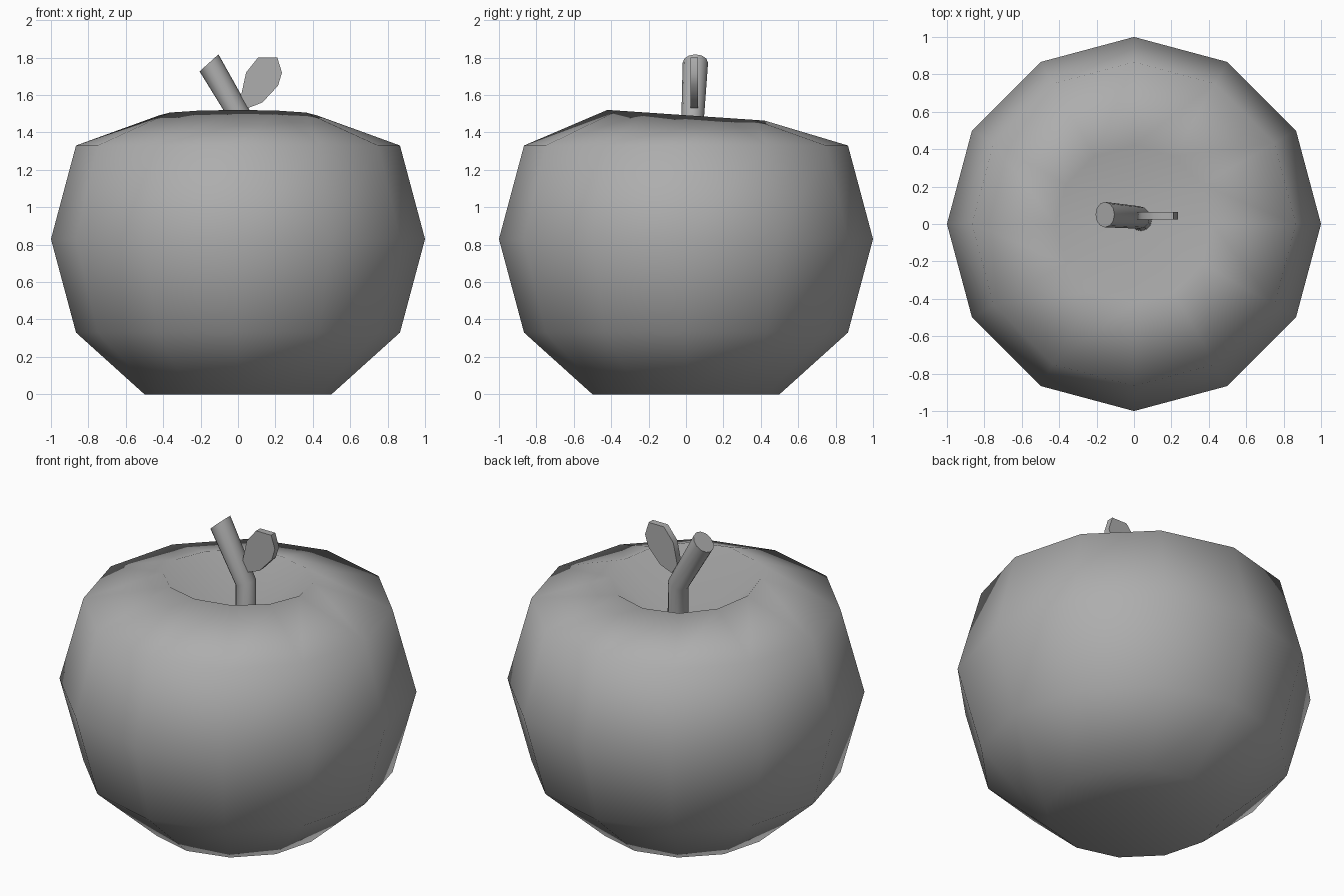
import bpy, bmesh
from math import sin, cos, pi, radians
from mathutils import Vector

if "Cube" in bpy.data.objects:
    bpy.data.objects.remove(bpy.data.objects["Cube"])

grey = bpy.data.materials.new("mid_grey")
grey.diffuse_color = (0.42, 0.42, 0.42, 1)
grey.use_nodes = True
grey.node_tree.nodes["Principled BSDF"].inputs["Base Color"].default_value = grey.diffuse_color


def finish(bm, name, smooth_angle):
    bmesh.ops.recalc_face_normals(bm, faces=bm.faces)
    mesh = bpy.data.meshes.new(name)
    bm.to_mesh(mesh)
    bm.free()
    mesh.materials.append(grey)
    obj = bpy.data.objects.new(name, mesh)
    bpy.context.collection.objects.link(obj)
    bpy.ops.object.select_all(action='DESELECT')
    obj.select_set(True)
    bpy.context.view_layer.objects.active = obj
    bpy.ops.object.shade_smooth_by_angle(angle=radians(smooth_angle))


def bridge(bm, a, b):
    n = len(a)
    for i in range(n):
        bm.faces.new((a[i], a[(i + 1) % n], b[(i + 1) % n], b[i]))


def fan(bm, ring, point):
    tip = bm.verts.new(point)
    for i in range(len(ring)):
        bm.faces.new((ring[i], ring[(i + 1) % len(ring)], tip))


# Apple body: 12-sided rings, with the top rim leaning back into a deep dimple
SIDES = 12
profile = [(0.5, 0, 0), (0.866, 0.33, 0), (1.0, 0.83, 0),
           (0.866, 1.33, 0), (0.42, 1.492, -0.068)]  # radius, height, slope in y
bm = bmesh.new()
rings = []
for r, z, slope in profile:
    ring = []
    for i in range(SIDES):
        a = 2 * pi * i / SIDES
        ring.append(bm.verts.new((r * cos(a), r * sin(a), z + slope * r * sin(a))))
    rings.append(ring)
for lower, upper in zip(rings, rings[1:]):
    bridge(bm, lower, upper)
fan(bm, rings[0], (0, 0, 0.06))
fan(bm, rings[-1], (0, 0, 1.1))
finish(bm, "apple_body", 180)

# Stem: tube with one bend and a slanted tip
path = [((0.04, 0.02, 1.08), 0, 0.06), ((0.028, 0.035, 1.46), -20, 0.06),
        ((-0.155, 0.05, 1.772), -42, 0.068)]  # centre, lean in degrees, radius
bm = bmesh.new()
rings = []
for centre, lean, r in path:
    t = radians(lean)
    u, v = Vector((cos(t), 0, -sin(t))), Vector((0, 1, 0))
    rings.append([bm.verts.new(Vector(centre) + r * (cos(2 * pi * i / 12) * u + sin(2 * pi * i / 12) * v))
                  for i in range(12)])
for lower, upper in zip(rings, rings[1:]):
    bridge(bm, lower, upper)
bm.faces.new(rings[0])
bm.faces.new(rings[-1])
finish(bm, "stem", 40)

# Leaf: thin flat eight-sided plate
outline = [(0.053, 1.53), (0.13, 1.56), (0.214, 1.65), (0.235, 1.72),
           (0.21, 1.80), (0.107, 1.80), (0.043, 1.72), (0.015, 1.59)]
bm = bmesh.new()
front, back = [[bm.verts.new((x, y, z)) for x, z in outline] for y in (0.023, 0.063)]
bridge(bm, front, back)
bm.faces.new(front)
bm.faces.new(back)
finish(bm, "leaf", 60)
